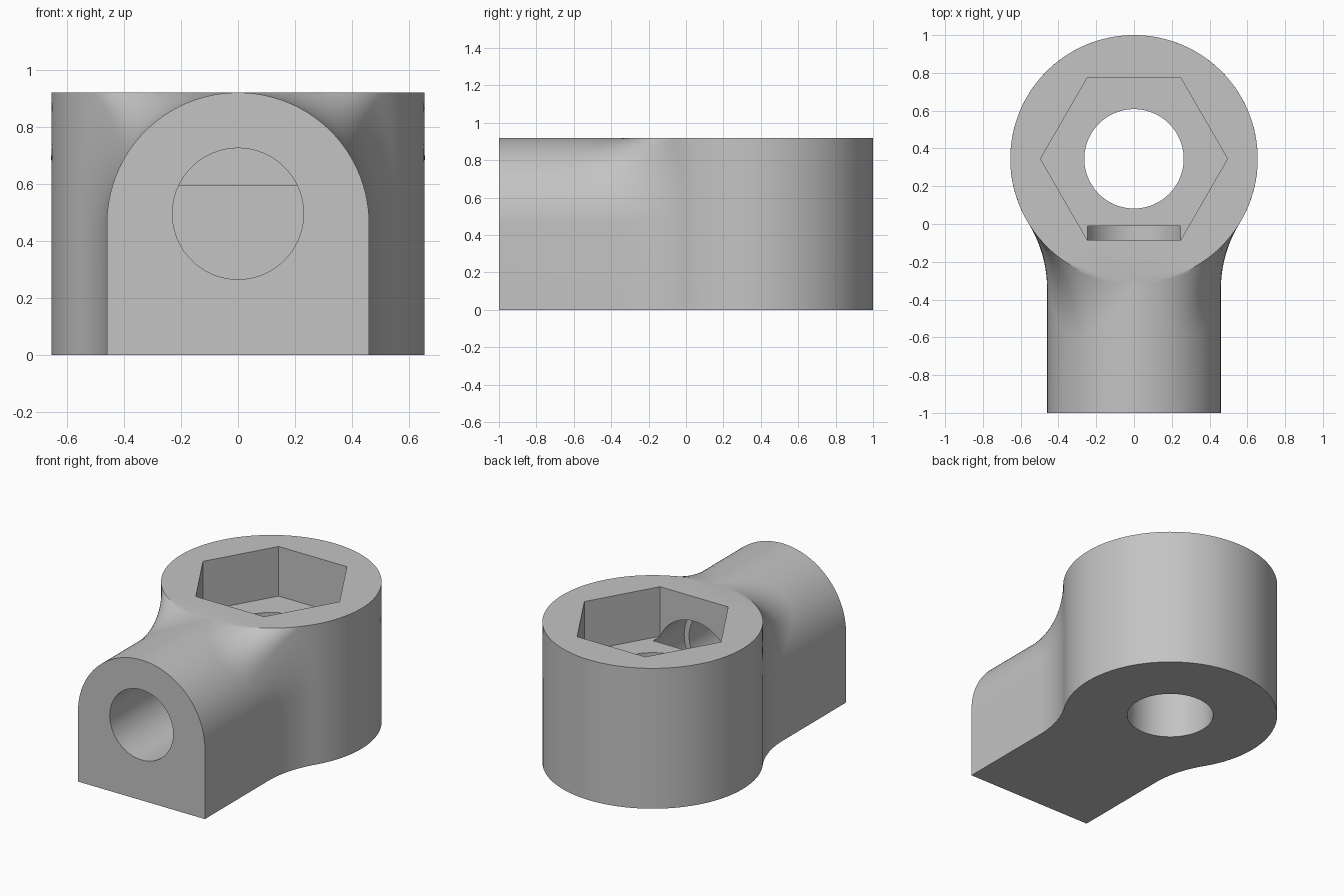
import bpy
import bmesh
from math import sin, cos, asin, atan2, pi, sqrt
from mathutils import Matrix, Vector

if "Cube" in bpy.data.objects:
    bpy.data.objects.remove(bpy.data.objects["Cube"], do_unlink=True)

RING, RING_Y, TOP = 0.655, 0.345, 0.92      # socket ring
ARM, FRONT = 0.46, -1.0                     # arched arm
# Fillet ball radius that touches both ring and arm
BLEND = ((RING_Y * 2) ** 2 + ARM ** 2 - RING ** 2) / (2 * (RING - ARM))
FILLET_STEPS, RING_STEPS = 16, 48

metal = bpy.data.materials.new("grey_metal")
metal.use_nodes = True
grey = (0.55, 0.55, 0.55, 1)
metal.diffuse_color = grey
metal.node_tree.nodes["Principled BSDF"].inputs["Base Color"].default_value = grey


def to_object(name, bm):
    bmesh.ops.recalc_face_normals(bm, faces=bm.faces)
    mesh = bpy.data.meshes.new(name)
    bm.to_mesh(mesh)
    bm.free()
    mesh.materials.append(metal)
    obj = bpy.data.objects.new(name, mesh)
    bpy.context.collection.objects.link(obj)
    return obj


def body_row(angle, base_z):
    """Half outline from the arm front, over the fillet, to the ring."""
    out = Vector((cos(angle), 0, sin(angle)))
    ball = Vector((0, 0, base_z)) + out * (ARM + BLEND)
    over = max(0, ball.z - TOP)
    reach = RING + sqrt(max(0, BLEND ** 2 - over ** 2))
    ball.y = RING_Y - sqrt(max(0, reach ** 2 - ball.x ** 2))
    touch = Vector((ball.x / reach * RING,
                    RING_Y + (ball.y - RING_Y) / reach * RING,
                    min(ball.z, TOP)))
    start = -out
    end = (touch - ball).normalized()
    row = [Vector((out.x * ARM, FRONT, base_z + out.z * ARM))]
    for i in range(FILLET_STEPS):
        t = i / FILLET_STEPS
        row.append(ball + start.lerp(end, t).normalized() * BLEND)
    return row + [touch]


def ring_arc(touch):
    """Continue a row round the ring to the middle of the back."""
    a = atan2(touch.y - RING_Y, touch.x)
    arc = []
    for i in range(1, RING_STEPS + 1):
        b = a + (pi / 2 - a) * i / RING_STEPS
        arc.append(Vector((RING * cos(b), RING_Y + RING * sin(b), touch.z)))
    return arc


def flip(p):
    return Vector((-p.x, p.y, p.z))


# Blended outer body: rows climb the arm wall, then go over the arch
limit = asin((TOP - ARM) / (ARM + BLEND))
low = [body_row(0, 0)] + [body_row(limit * i / 8, ARM) for i in range(9)]
low = [row + ring_arc(row[-1]) for row in low]
low[-1] = [Vector((p.x, p.y, min(p.z, TOP))) for p in low[-1]]
high = [body_row(limit + (pi / 2 - limit) * i / 32, ARM) for i in range(33)]

bm = bmesh.new()


def add_face(points):
    bm.faces.new([bm.verts.new(p) for p in points])
    return points


for group in (low, high):
    for r0, r1 in zip(group, group[1:]):
        for i in range(len(r0) - 1):
            quad = [r0[i], r0[i + 1], r1[i + 1], r1[i]]
            add_face(quad)
            add_face([flip(p) for p in quad])


def add_cap(half):
    add_face(half + [flip(p) for p in reversed(half)])


add_cap(low[0])                                           # underside
add_cap([r[0] for r in low + high[1:]][:-1] + [high[-1][0]])  # arm end
add_cap([r[-1] for r in reversed(high)] + low[-1][len(high[0]):])  # top
bmesh.ops.remove_doubles(bm, verts=bm.verts, dist=0.00005)
bmesh.ops.dissolve_degenerate(bm, edges=bm.edges, dist=0.00005)
body = to_object("socket_body", bm)


def cutter(name, sides, radius, centre, length, along_y=False):
    """Prism that starts at centre and runs along +z or +y."""
    b = bmesh.new()
    ring = [b.verts.new((radius * cos(2 * pi * i / sides),
                         radius * sin(2 * pi * i / sides), 0))
            for i in range(sides)]
    face = b.faces.new(ring)
    ext = bmesh.ops.extrude_face_region(b, geom=[face])["geom"]
    bmesh.ops.translate(b, vec=(0, 0, length),
                        verts=[v for v in ext if isinstance(v, bmesh.types.BMVert)])
    turn = Matrix.Rotation(-pi / 2 if along_y else 0, 4, 'X')
    b.transform(Matrix.Translation(centre) @ turn)
    obj = to_object(name, b)
    obj.hide_render = True
    return obj


cutters = [
    cutter("hex_pocket_cutter", 6, 0.495, (0, RING_Y, 0.595), 0.6),
    cutter("floor_hole_cutter", 96, 0.263, (0, RING_Y, -0.2), 1.0),
    cutter("arm_bore_cutter", 96, 0.23, (0, -1.2, 0.495), 0.95, True),
    cutter("inner_bore_cutter", 96, 0.265, (0, -0.36, 0.495), 0.35, True),
]

# Cut the openings, then discard the cutters
bpy.context.view_layer.objects.active = body
for c in cutters:
    mod = body.modifiers.new(c.name, 'BOOLEAN')
    mod.operation, mod.solver, mod.object = 'DIFFERENCE', 'EXACT', c
    bpy.ops.object.modifier_apply(modifier=mod.name)
    bpy.data.objects.remove(c, do_unlink=True)

bpy.ops.object.select_all(action='DESELECT')
body.select_set(True)
bpy.ops.object.shade_smooth_by_angle(angle=pi / 6)
